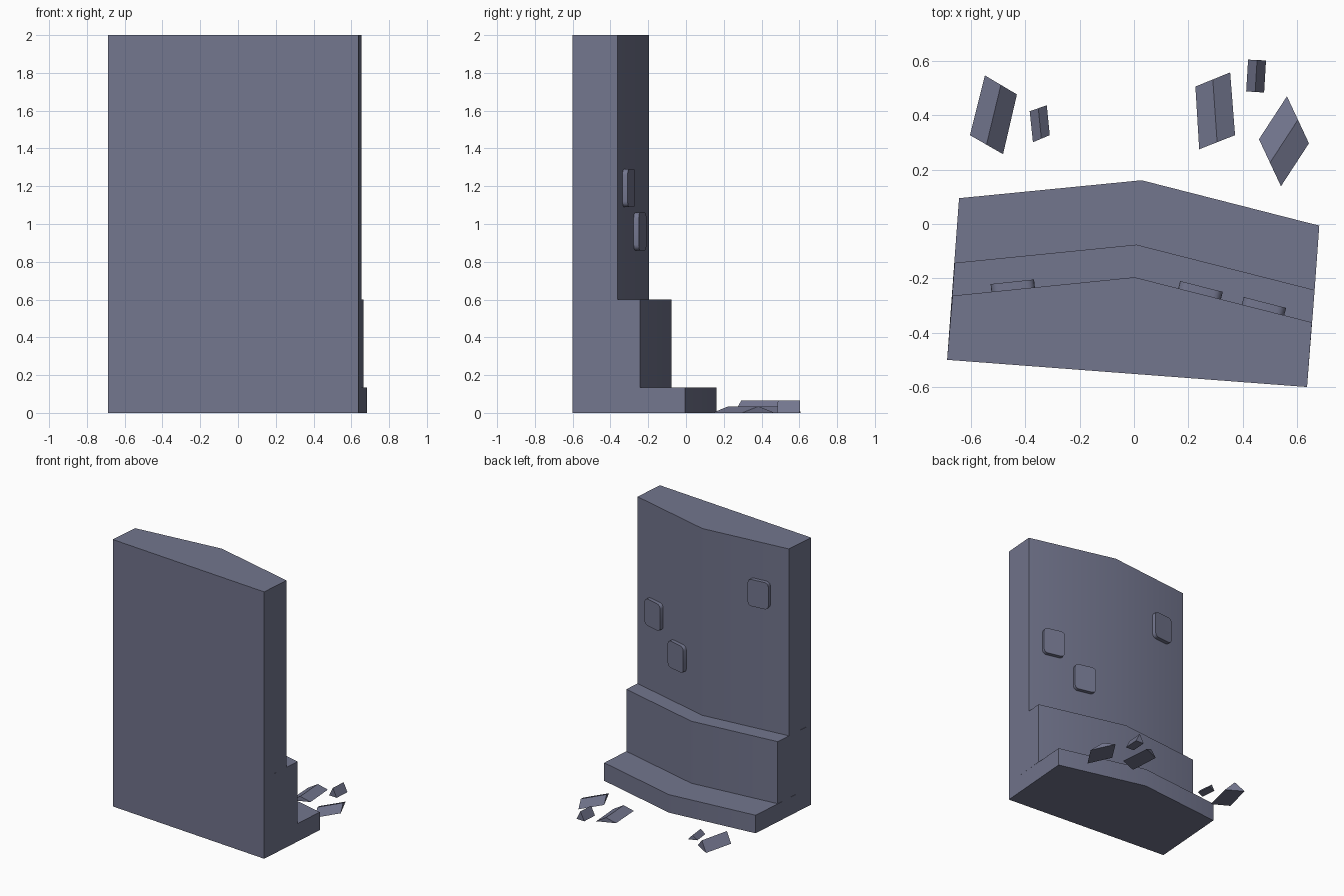
import bpy, bmesh, math
from mathutils import Vector

if "Cube" in bpy.data.objects:
    bpy.data.objects.remove(bpy.data.objects["Cube"])

stone = bpy.data.materials.new("slate stone")
stone.diffuse_color = (0.17, 0.18, 0.27, 1)
stone.use_nodes = True
stone.node_tree.nodes["Principled BSDF"].inputs["Base Color"].default_value = stone.diffuse_color


def finish(name, bm):
    bmesh.ops.recalc_face_normals(bm, faces=bm.faces)
    me = bpy.data.meshes.new(name)
    bm.to_mesh(me)
    bm.free()
    ob = bpy.data.objects.new(name, me)
    bpy.context.collection.objects.link(ob)
    me.materials.append(stone)
    bpy.ops.object.select_all(action='DESELECT')
    ob.select_set(True)
    bpy.context.view_layer.objects.active = ob
    bpy.ops.object.shade_smooth_by_angle(angle=math.radians(30))
    return ob


# stepped wall: one outline per tier, sharing the flat front
front = [(-0.688, -0.50), (0.637, -0.60)]
tiers = [(0, 0.135, [(0.682, -0.006), (0.028, 0.161), (-0.644, 0.095)]),
         (0.135, 0.6, [(0.665, -0.243), (0.009, -0.076), (-0.660, -0.143)]),
         (0.6, 2.0, [(0.655, -0.362), (0.002, -0.196), (-0.668, -0.264)])]
bm = bmesh.new()
loops = []
for z0, z1, rear in tiers:
    for z in (z0, z1):
        loops.append([bm.verts.new((x, y, z)) for x, y in front + rear])
bm.faces.new(loops[0])
bm.faces.new(loops[-1])
for a, b in zip(loops, loops[1:]):
    for i in range(5):
        j = (i + 1) % 5
        bm.faces.new((a[i], a[j], b[j], b[i]))
bmesh.ops.remove_doubles(bm, verts=bm.verts, dist=1e-4)
finish("stepped_wall", bm)


# rounded plates on the upper rear wall
def plate(name, p, q, zc, depth=0.028, h=0.1, r=0.03):
    p, q = Vector((*p, 0)), Vector((*q, 0))
    u = (q - p).normalized()
    n = Vector((-u.y, u.x, 0))
    c, w = (p + q) / 2, (q - p).length / 2
    bm = bmesh.new()
    rings = []
    for d in (-0.005, depth):
        ring = []
        for k, (sx, sz) in enumerate([(1, 1), (-1, 1), (-1, -1), (1, -1)]):
            for s in range(5):
                t = math.radians(90 * k + 22.5 * s)
                a = sx * (w - r) + r * math.cos(t)
                b = sz * (h - r) + r * math.sin(t)
                ring.append(bm.verts.new(c + u * a + n * d + Vector((0, 0, zc + b))))
        rings.append(ring)
        bm.faces.new(ring)
    m = len(rings[0])
    for i in range(m):
        j = (i + 1) % m
        bm.faces.new((rings[0][i], rings[0][j], rings[1][j], rings[1][i]))
    finish(name, bm)


plate("plate_left", (-0.525, -0.249), (-0.365, -0.232), 1.62)
plate("plate_middle", (0.163, -0.237), (0.320, -0.277), 0.96)
plate("plate_right", (0.397, -0.296), (0.553, -0.336), 1.19)


# loose rubble: gabled chips, ridge runs between the short ends
def chip(name, pts, h):
    bm = bmesh.new()
    a, b, c, d = [bm.verts.new((x, y, 0)) for x, y in pts]
    r0 = bm.verts.new((a.co + b.co) / 2 + Vector((0, 0, h)))
    r1 = bm.verts.new((c.co + d.co) / 2 + Vector((0, 0, h)))
    for f in ((a, b, c, d), (a, b, r0), (c, d, r1), (b, c, r1, r0), (d, a, r0, r1)):
        bm.faces.new(f)
    finish(name, bm)


chip("rubble_1", [(-0.549, 0.547), (-0.431, 0.477), (-0.482, 0.257), (-0.604, 0.327)], 0.065)
chip("rubble_2", [(-0.384, 0.415), (-0.321, 0.437), (-0.310, 0.327), (-0.372, 0.301)], 0.035)
chip("rubble_3", [(0.226, 0.506), (0.354, 0.558), (0.372, 0.327), (0.240, 0.275)], 0.035)
chip("rubble_4", [(0.420, 0.605), (0.486, 0.602), (0.479, 0.484), (0.413, 0.488)], 0.065)
chip("rubble_5", [(0.563, 0.470), (0.644, 0.297), (0.541, 0.139), (0.460, 0.312)], 0.035)
